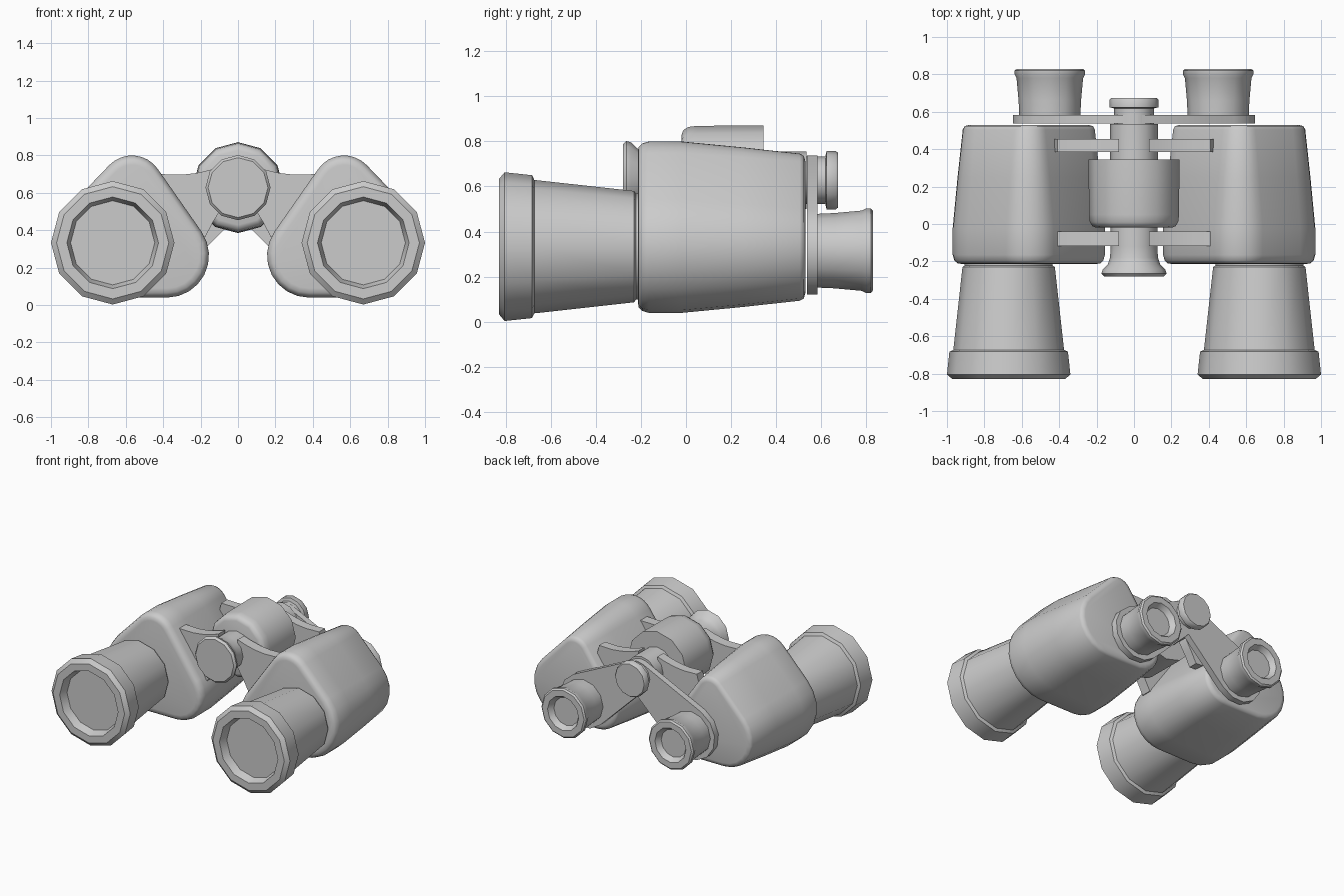
import bpy, bmesh
from math import sin, cos, pi, atan2, acos, hypot, radians

if "Cube" in bpy.data.objects:
    bpy.data.objects.remove(bpy.data.objects["Cube"])


def finish(name, bm, angle=38):
    bmesh.ops.recalc_face_normals(bm, faces=bm.faces)
    me = bpy.data.meshes.new(name)
    bm.to_mesh(me)
    bm.free()
    ob = bpy.data.objects.new(name, me)
    bpy.context.collection.objects.link(ob)
    me.shade_smooth()
    me.set_sharp_from_angle(angle=radians(angle))
    return ob


def skin(name, rings, angle=38):
    """Join equal-length point rings into a closed, capped solid."""
    bm = bmesh.new()
    vs = [[bm.verts.new(p) for p in ring] for ring in rings]
    n = len(vs[0])
    for a, b in zip(vs, vs[1:]):
        for i in range(n):
            j = (i + 1) % n
            bm.faces.new((a[i], a[j], b[j], b[i]))
    bm.faces.new(vs[0])
    bm.faces.new(vs[-1])
    return finish(name, bm, angle)


def lathe(name, x, z, profile, n=12):
    """Turn (y, radius) pairs about an axis parallel to y."""
    return skin(name, [[(x + r * cos(2 * pi * i / n), y, z + r * sin(2 * pi * i / n))
                        for i in range(n)] for y, r in profile])


def hull(circles, inset, steps):
    """Outline wrapped around circles (x, z, r) given in anticlockwise order."""
    k = len(circles)
    normals = []
    for i in range(k):
        a, b = circles[i], circles[(i + 1) % k]
        dx, dz = b[0] - a[0], b[1] - a[1]
        normals.append(atan2(dz, dx) - acos((a[2] - b[2]) / hypot(dx, dz)))
    pts = []
    for i, (x, z, r) in enumerate(circles):
        t0 = normals[i - 1]
        sweep = (normals[i] - t0) % (2 * pi)
        for s in range(steps + 1):
            t = t0 + sweep * s / steps
            pts.append((x + (r - inset) * cos(t), z + (r - inset) * sin(t)))
    return pts


def wrapped(name, side, circles, profile, steps, angle=38):
    rings = []
    for y, inset in profile:
        rings.append([(side * x, y, z) for x, z in hull(circles, inset, steps)])
    return skin(name, rings, angle)


HZ = 0.628  # hinge height

for side, tag in ((1, "right"), (-1, "left")):
    # prism housing: rounded triangle, tapering to the rear
    wrapped("prism_housing_" + tag, side,
            [(0.675, 0.335, 0.296), (0.567, 0.632, 0.168), (0.38, 0.265, 0.225)],
            [(-0.214, 0.05), (-0.21, 0.025), (-0.195, 0.009), (-0.165, 0.0),
             (-0.02, 0.0), (0.25, 0.026), (0.505, 0.054), (0.523, 0.064), (0.53, 0.09)],
            8, 50)

    # objective barrel with raised rim and recessed lens
    lathe("objective_barrel_" + tag, side * 0.67, 0.333,
          [(-0.2, 0.235), (-0.222, 0.235), (-0.23, 0.247), (-0.673, 0.296),
           (-0.683, 0.317), (-0.805, 0.33), (-0.83, 0.3), (-0.83, 0.245), (-0.77, 0.225)])

    # eyepiece with flared cup and recessed lens
    lathe("eyepiece_" + tag, side * 0.45, 0.315,
          [(0.57, 0.163), (0.66, 0.167), (0.78, 0.178), (0.8, 0.188),
           (0.82, 0.188), (0.83, 0.176), (0.83, 0.13), (0.79, 0.105)])

    # eyepiece bridge arm
    wrapped("bridge_arm_" + tag, side, [(0.45, 0.315, 0.2), (0.0, HZ, 0.11)],
            [(0.537, 0.0), (0.584, 0.0)], 7)

    # hinge lugs joining housing and central shaft
    lug = [(0.08, 0.745), (0.14, 0.725), (0.22, 0.706), (0.3, 0.697), (0.41, 0.7),
           (0.43, 0.62), (0.24, 0.37), (0.175, 0.365), (0.13, 0.45), (0.08, 0.53)]
    for y0, y1, place in ((-0.118, -0.04, "front"), (0.385, 0.455, "rear")):
        skin("hinge_lug_%s_%s" % (place, tag),
             [[(side * x, y, z) for x, z in lug] for y in (y0, y1)])

# central shaft with flared front cap
lathe("hinge_shaft", 0, HZ,
      [(-0.28, 0.16), (-0.265, 0.174), (-0.245, 0.168), (-0.215, 0.14),
       (-0.18, 0.128), (-0.12, 0.125), (0.535, 0.128)])

# large central drum
lathe("central_drum", 0, HZ,
      [(-0.02, 0.2), (-0.012, 0.222), (0.01, 0.236), (0.05, 0.241), (0.345, 0.243)])

# focus knob and its stem
lathe("focus_knob", 0, HZ,
      [(0.53, 0.106), (0.618, 0.106), (0.624, 0.13), (0.664, 0.13), (0.674, 0.122)])
